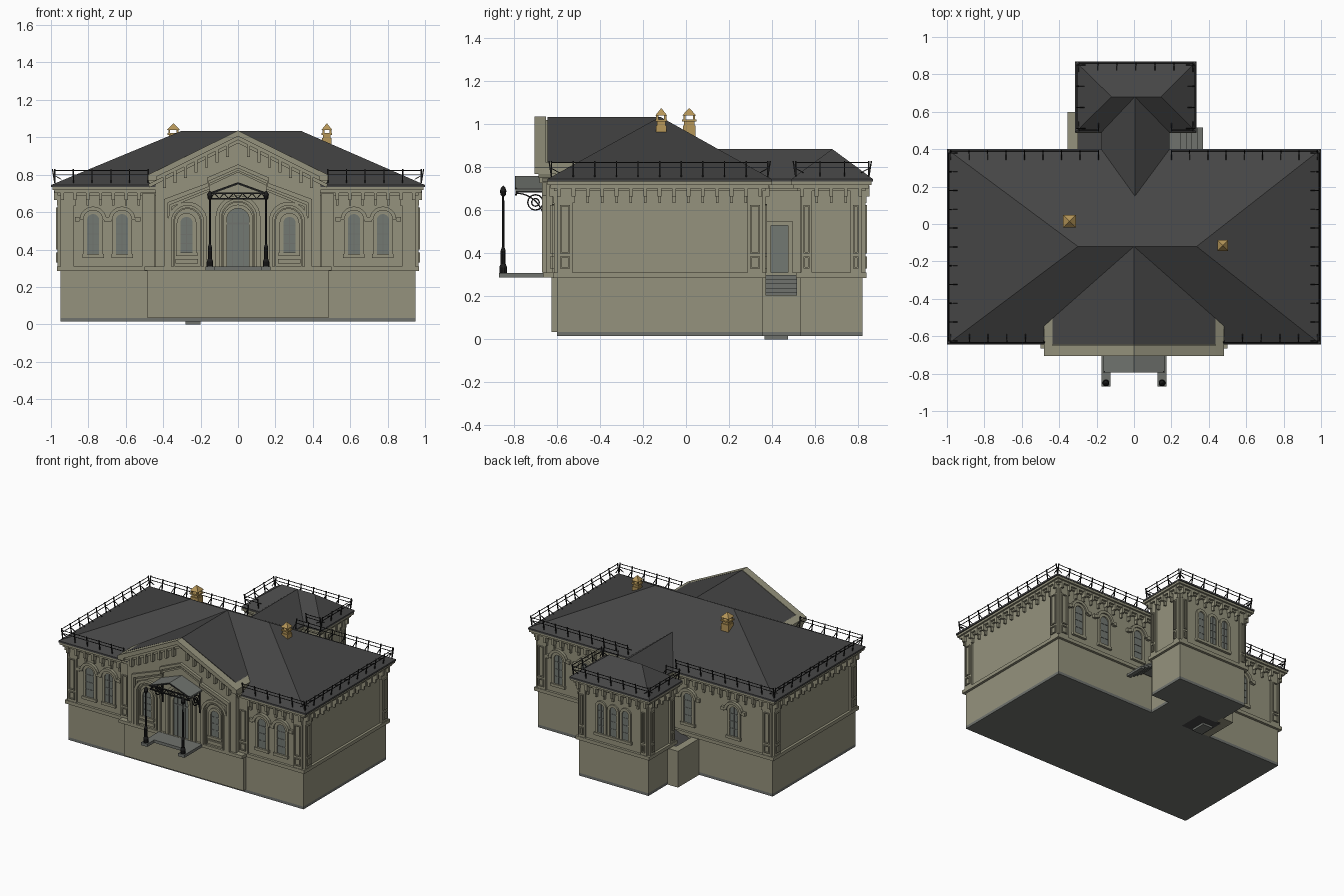
import bpy, bmesh
from math import sin, cos, pi
from mathutils import Vector, Matrix

if "Cube" in bpy.data.objects:
    bpy.data.objects.remove(bpy.data.objects["Cube"])

COLOURS = {"plaster": (.30, .29, .205), "roof_slate": (.06, .06, .06), "grey_stone": (.16, .17, .155),
           "window_glass": (.17, .19, .17), "black_iron": (.012, .012, .012), "ochre": (.47, .31, .10)}
MATS = {}
for key, rgb in COLOURS.items():
    m = bpy.data.materials.new(key)
    m.use_nodes = True
    m.diffuse_color = (*rgb, 1)
    m.node_tree.nodes["Principled BSDF"].inputs["Base Color"].default_value = (*rgb, 1)
    MATS[key] = m

PARTS = {}


def mesh(name, mat):
    return PARTS.setdefault(name, (bmesh.new(), mat))[0]


# Wall placements: (along, up, outwards) -> world
def front(y): return lambda u, v, d: (u, y - d, v)
def back(y): return lambda u, v, d: (u, y + d, v)
def right(x): return lambda u, v, d: (x + d, u, v)
def left(x): return lambda u, v, d: (x - d, u, v)
def flat(u, v, d): return (u, v, d)


def prism(bm, pts, place, d0, d1):
    a = [bm.verts.new(place(u, v, d0)) for u, v in pts]
    b = [bm.verts.new(place(u, v, d1)) for u, v in pts]
    bm.faces.new(a)
    bm.faces.new(b)
    for i in range(len(a)):
        j = (i + 1) % len(a)
        bm.faces.new((a[i], a[j], b[j], b[i]))


def slab(bm, place, u0, u1, v0, v1, d0, d1):
    prism(bm, [(u0, v0), (u1, v0), (u1, v1), (u0, v1)], place, d0, d1)


def box(bm, x0, x1, y0, y1, z0, z1):
    slab(bm, flat, x0, x1, y0, y1, z0, z1)


def band(bm, outer, inner, place, d0, d1, closed=False):
    n = len(outer)
    for i in range(n if closed else n - 1):
        j = (i + 1) % n
        prism(bm, [outer[i], outer[j], inner[j], inner[i]], place, d0, d1)


def bar(bm, p, q, r):
    p, q = Vector(p), Vector(q)
    rot = (q - p).to_track_quat('Z', 'Y').to_matrix().to_4x4()
    scale = Matrix.Diagonal((2 * r, 2 * r, (q - p).length, 1))
    bmesh.ops.create_cube(bm, size=1, matrix=Matrix.Translation((p + q) / 2) @ rot @ scale)


def arch(u, z0, z1, w, n=10):
    r = w / 2
    arc = [(u - r * cos(pi * i / n), z1 - r + r * sin(pi * i / n)) for i in range(n + 1)]
    return [(u - r, z0)] + arc + [(u + r, z0)]


def hip(bm, x0, x1, y0, y1, z, r0, r1):
    box(bm, x0, x1, y0, y1, z - .012, z)
    a, b, c, d = [bm.verts.new((x, y, z)) for x, y in ((x0, y0), (x1, y0), (x1, y1), (x0, y1))]
    e, f = bm.verts.new(r0), bm.verts.new(r1)
    for face in ((a, b, f, e), (b, c, f), (c, d, e, f), (d, a, e), (d, c, b, a)):
        bm.faces.new(face)


def window(place, u, z0=.375, z1=.59, w=.065, hood=True):
    trim, glass, bars = mesh("window_trim", "plaster"), mesh("window_panes", "window_glass"), mesh("window_bars", "grey_stone")
    prism(glass, arch(u, z0, z1, w), place, -.005, .004)
    slab(bars, place, u - .002, u + .002, z0, z1, .004, .007)
    for k in range(1, 4):
        z = z0 + k * (z1 - z0) / 4
        slab(bars, place, u - w / 2, u + w / 2, z - .002, z + .002, .004, .007)
    band(trim, arch(u, z0 - .005, z1 + .02, w + .04), arch(u, z0, z1, w), place, 0, .012)
    slab(trim, place, u - w / 2 - .025, u + w / 2 + .025, z0 - .02, z0, 0, .018)
    if hood:
        band(trim, arch(u, z1 - .03, z1 + .04, w + .08)[1:-1], arch(u, z1 - .03, z1 + .02, w + .04)[1:-1], place, 0, .022)
        for s in (-1, 1):
            e = u + s * (w / 2 + .04)
            slab(trim, place, min(e, e + s * .025), max(e, e + s * .025), z1 - .04, z1 - .015, 0, .02)


def pilaster(place, u, w=.07):
    bm = mesh("pilasters", "plaster")
    slab(bm, place, u - w / 2, u + w / 2, .31, .70, 0, .014)
    for z0, z1 in ((.33, .385), (.40, .625)):
        h = w / 2 - .012
        outer = [(u - h, z0), (u + h, z0), (u + h, z1), (u - h, z1)]
        h -= .007
        inner = [(u - h, z0 + .007), (u + h, z0 + .007), (u + h, z1 - .007), (u - h, z1 - .007)]
        band(bm, outer, inner, place, .014, .022, True)


def brackets(place, u0, u1):
    bm = mesh("eave_brackets", "plaster")
    n = max(1, round((u1 - u0) / .068))
    for i in range(n + 1):
        u = u0 + (u1 - u0) * i / n
        slab(bm, place, u - .009, u + .009, .665, .715, 0, .034)
        slab(bm, place, u - .006, u + .006, .635, .665, 0, .018)


def storey(name, x0, x1, y0, y1):
    base, wall, cor = mesh("lower_storey", "plaster"), mesh(name, "plaster"), mesh("cornice", "plaster")
    box(base, x0, x1, y0, y1, .035, .30)
    box(mesh("footing", "grey_stone"), x0, x1, y0, y1, .015, .035)
    box(wall, x0, x1, y0, y1, .30, .735)
    for e, z0, z1 in ((.018, .285, .31), (.014, .69, .702), (.03, .702, .718), (.043, .718, .733)):
        box(cor, x0 - e, x1 + e, y0 - e, y1 + e, z0, z1)


def railing(p, q):
    bm = mesh("roof_railing", "black_iron")
    p, q = Vector(p), Vector(q)
    out = (q - p).normalized().cross(Vector((0, 0, 1))) * .012
    n = max(1, round((q - p).length / .1))
    for h in (.045, .068):
        up = Vector((0, 0, h)) + out * (h / .07)
        bar(bm, p + up, q + up, .0018)
    for i in range(n + 1):
        a = p.lerp(q, i / n)
        bar(bm, a, a + out + Vector((0, 0, .075)), .003)
        bar(bm, a - out * 3 + Vector((0, 0, .02)), a + Vector((0, 0, .04)), .002)


# Main house, rear wing and link between them
storey("main_walls", -.95, .95, -.60, .355)
storey("rear_wing_walls", -.27, .29, .53, .82)
storey("link_walls", -.13, .145, .34, .56)
roof = mesh("main_roof", "roof_slate")
hip(roof, -1, 1, -.645, .40, .745, (-.30, -.12, 1.035), (.335, -.12, 1.035))
hip(mesh("rear_roof", "roof_slate"), -.315, .335, .49, .87, .745, (-.12, .68, .885), (.145, .68, .885))
prism(mesh("link_roof", "roof_slate"), [(-.175, .735), (.19, .735), (.19, .745), (.005, .885), (-.175, .745)], back(0), .15, .68)

# Projecting gabled centre
box(mesh("centre_base", "plaster"), -.483, .483, -.625, -.55, .035, .29)
box(mesh("centre_base", "plaster"), -.50, .50, -.665, -.58, .287, .31)
prism(mesh("centre_wall", "plaster"), [(-.44, .31), (.44, .31), (.44, .80), (0, 1.02), (-.44, .80)], front(-.50), 0, .15)
prism(mesh("centre_roof", "roof_slate"), [(-.437, .80), (.437, .80), (.437, .822), (0, 1.035), (-.437, .822)], front(-.12), 0, .525)
gable = mesh("gable_cornice", "plaster")
slope = [(-.48, .80), (0, 1.036), (.48, .80)]
for d0, d1, t0, t1 in ((.0, .055, 0, .03), (-.02, .035, .03, .05), (-.02, .018, .05, .068)):
    band(gable, [(u, z - t0) for u, z in slope], [(u * .985, z - t1) for u, z in slope], front(-.65), d0, d1)
for s in (-1, 1):
    prism(gable, [(s * .435, .77), (s * .48, .77), (s * .48, .80), (s * .435, .823)], front(-.50), 0, .205)
    for i in range(1, 8):
        u, z = s * i * .056, 1.036 - .492 * i * .056
        slab(gable, front(-.65), u - .008, u + .008, z - .115, z - .05, 0, .03)

# Front mouldings: stepped gable line, big arches, door
F = front(-.65)
trim = mesh("front_mouldings", "plaster")
line = [(-.395, .31), (-.395, .67), (-.165, .755), (-.165, .785), (0, .855), (.165, .785), (.165, .755), (.395, .67), (.395, .31)]
band(trim, line, [(u * .95, z - .02 * (z > .4)) for u, z in line], F, 0, .02)
band(trim, [(u * .93, z - .03 * (z > .4)) for u, z in line], [(u * .9, z - .042 * (z > .4)) for u, z in line], F, 0, .01)
for u, w, top in ((-.27, .21, .655), (.27, .21, .655), (0, .24, .69)):
    band(trim, arch(u, .31, top, w, 14), arch(u, .31, top - .02, w - .04, 14), F, 0, .018)
    band(trim, arch(u, .31, top - .03, w - .06, 14), arch(u, .31, top - .038, w - .076, 14), F, 0, .01)
for u in (-.275, .275):
    window(F, u, .385, .575, .065, False)
    slab(trim, F, u - .06, u + .06, .325, .35, 0, .012)
prism(mesh("front_door", "window_glass"), arch(0, .305, .62, .12, 12), F, -.005, .005)
band(trim, arch(0, .305, .64, .16, 12), arch(0, .305, .62, .12, 12), F, 0, .015)
for u in (-.03, 0, .03):
    slab(mesh("door_bars", "grey_stone"), F, u - .003, u + .003, .305, .59, .005, .009)
slab(mesh("door_bars", "grey_stone"), F, -.06, .06, .535, .545, .005, .009)

# Windows and pilasters on the remaining walls
for u in (-.775, -.62, .62, .775):
    window(front(-.60), u)
for u in (-.64, -.27, .27, .56, .78):
    window(back(.355), u)
for u in (-.09, .01, .11):
    window(back(.82), u, w=.05, hood=False)
for s in (-1, 1):
    pilaster(front(-.60), s * .913)
    pilaster(front(-.61), s * .478)
    pilaster(back(.355), s * .913)
    for y in (-.563, .32):
        pilaster((right if s > 0 else left)(s * .95), y)
    brackets(front(-.60), *sorted((s * .94, s * .53)))
for y in (.56, .79):
    pilaster(right(.29), y, .05)
    pilaster(left(-.27), y, .05)
for x in (-.24, .26):
    pilaster(back(.82), x, .05)
for place, u0, u1 in ((back(.355), -.94, -.2), (back(.355), .22, .94), (right(.95), -.59, .345), (left(-.95), -.59, .345),
                      (back(.82), -.26, .28), (right(.29), .54, .81), (left(-.27), .54, .81)):
    brackets(place, u0, u1)

# Side door with steps, cellar entrance
slab(mesh("side_door", "window_glass"), right(.145), .395, .475, .31, .53, 0, .006)
band(trim, [(.375, .31), (.375, .55), (.495, .55), (.495, .31)], [(.395, .31), (.395, .53), (.475, .53), (.475, .31)], right(.145), 0, .015)
steps = mesh("side_steps", "grey_stone")
for i in range(5):
    box(steps, .14 + (.08 + .03 * i if i else 0), .25 + .03 * i, .37, .515, .275 - .018 * i, .30 - .02 * i)
cellar = mesh("cellar_parapet", "plaster")
box(cellar, -.355, -.30, .35, .60, .015, .28)
box(cellar, -.30, -.26, .54, .60, .015, .28)
prism(mesh("cellar_cover", "roof_slate"), [(-.30, .015), (-.12, .015), (-.12, .33), (-.30, .25)], back(.35), 0, .18)
box(mesh("ground_pad", "grey_stone"), -.28, -.20, .365, .475, 0, .016)

# Porch floor, canopy and iron posts
porch = mesh("porch_floor", "grey_stone")
box(porch, -.175, .175, -.79, -.64, .287, .308)
canopy = mesh("porch_canopy", "grey_stone")
eave = [(-.165, .70), (0, .76), (.165, .70)]
band(canopy, eave, [(u, z - .012) for u, z in eave], front(-.65), 0, .143)
iron = mesh("porch_ironwork", "black_iron")
profile = [(.018, .305), (.018, .335), (.012, .35), (.012, .41), (.006, .43), (.005, .665), (.012, .672), (.015, .69), (.01, .705), (.001, .715)]
for s in (-1, 1):
    x = s * .15
    box(porch, *sorted((s * .125, s * .175)), -.87, -.79, .287, .308)
    for (r0, z0), (r1, z1) in zip(profile, profile[1:]):
        bmesh.ops.create_cone(iron, cap_ends=True, segments=10, radius1=r0, radius2=r1, depth=z1 - z0,
                              matrix=Matrix.Translation((x, -.85, (z0 + z1) / 2)))
    bar(iron, (x, -.657, .53), (x, -.657, .69), .004)
    bar(iron, (x, -.655, .688), (x, -.79, .688), .004)
    curve = [(x, -.79 + .133 * sin(t * pi / 16), .54 + .14 * cos(t * pi / 16)) for t in range(9)]
    for r in (.036, .018):
        ring = [(x, -.70 + r * cos(t * pi / 6), .637 + r * sin(t * pi / 6)) for t in range(13)]
        for a, b in zip(ring, ring[1:]):
            bar(iron, a, b, .003)
    for a, b in zip(curve, curve[1:]):
        bar(iron, a, b, .003)
    bar(iron, (x, -.79, .70), (0, -.79, .755), .004)
for z in (.672, .70):
    bar(iron, (-.16, -.79, z), (.16, -.79, z), .004)
for i in range(12):
    u = -.15 + i * .025
    bar(iron, (u, -.79, .672 + .028 * (i % 2)), (u + .025, -.79, .70 - .028 * (i % 2)), .0025)

# Roof railings, run anticlockwise so they lean outwards
z = .755
for a, b in (((-.98, -.625), (-.48, -.625)), ((.48, -.625), (.98, -.625)), ((.98, -.625), (.98, .38)), ((.98, .38), (.20, .38)),
             ((-.19, .38), (-.98, .38)), ((-.98, .38), (-.98, -.625)), ((.315, .51), (.315, .85)), ((.315, .85), (-.295, .85)),
             ((-.295, .85), (-.295, .51)), ((-.295, .51), (-.19, .51)), ((.20, .51), (.315, .51))):
    railing((*a, z), (*b, z))

# Chimneys with open vents and pyramid caps
chim = mesh("chimneys", "ochre")
for x, y, w, z0 in ((-.345, .015, .03, .93), (.475, -.115, .025, .94)):
    box(chim, x - w, x + w, y - w, y + w, z0, .995)
    box(chim, x - w * .8, x + w * .8, y - w * .8, y + w * .8, .995, 1.015)
    box(chim, x - w * 1.1, x + w * 1.1, y - w * 1.1, y + w * 1.1, 1.012, 1.022)
    for sx in (-1, 1):
        for sy in (-1, 1):
            bar(chim, (x + sx * w * .75, y + sy * w * .75, 1.02), (x + sx * w * .75, y + sy * w * .75, 1.042), .005)
    bmesh.ops.create_cone(chim, cap_ends=True, segments=4, radius1=w * 1.6, radius2=.002, depth=.034,
                          matrix=Matrix.Translation((x, y, 1.057)) @ Matrix.Rotation(pi / 4, 4, 'Z'))

# Turn every collected part into an object
for name, (bm, mat) in PARTS.items():
    bmesh.ops.recalc_face_normals(bm, faces=bm.faces)
    data = bpy.data.meshes.new(name)
    bm.to_mesh(data)
    bm.free()
    data.materials.append(MATS[mat])
    bpy.context.collection.objects.link(bpy.data.objects.new(name, data))
